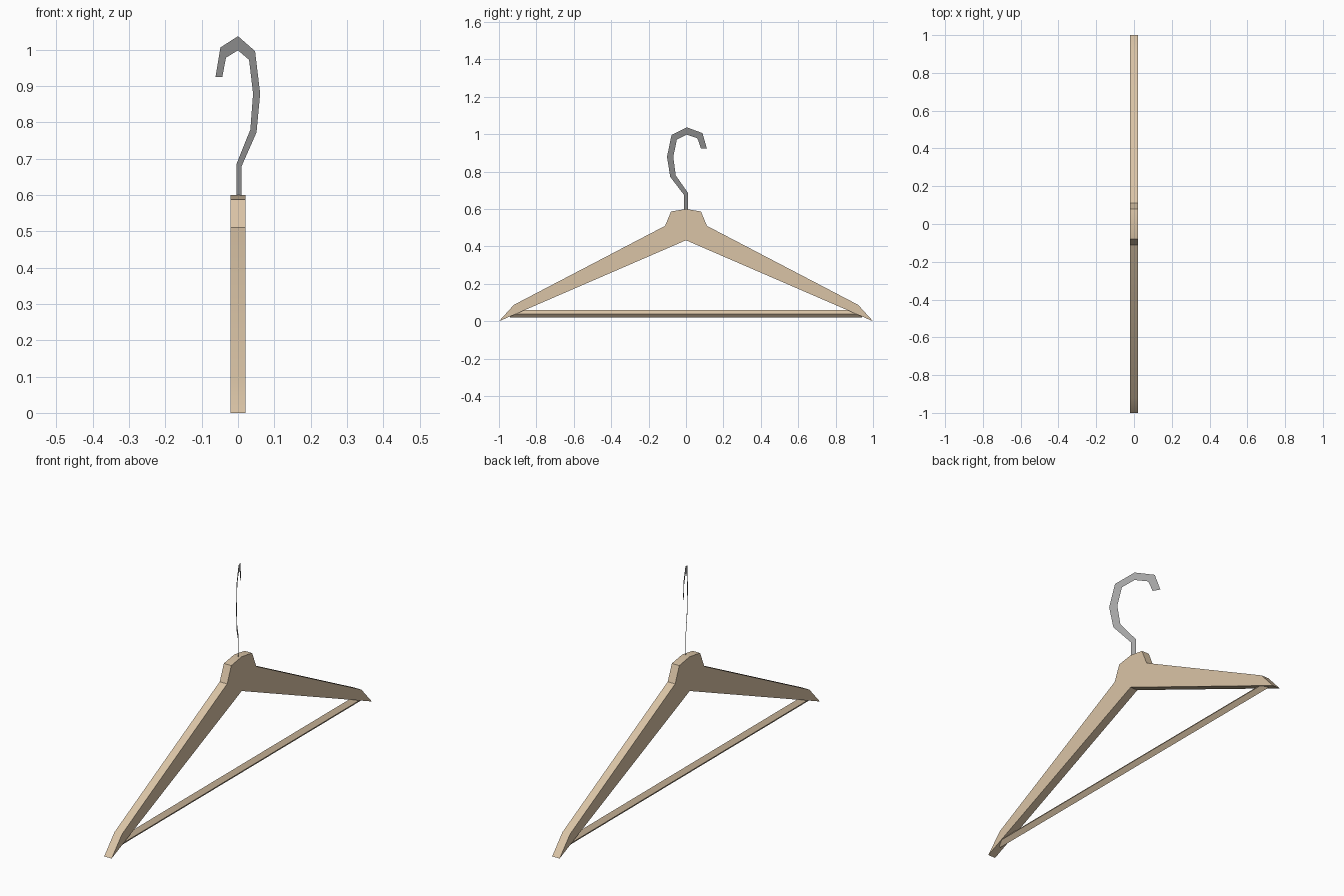
import bpy, bmesh, math
from mathutils import Vector

if "Cube" in bpy.data.objects:
    bpy.data.objects.remove(bpy.data.objects["Cube"])


def material(name, rgb):
    m = bpy.data.materials.new(name)
    m.diffuse_color = (*rgb, 1)
    m.use_nodes = True
    m.node_tree.nodes["Principled BSDF"].inputs["Base Color"].default_value = m.diffuse_color
    return m


wood = material("light wood", (0.70, 0.55, 0.38))
metal = material("grey metal", (0.37, 0.37, 0.37))


def make_object(name, bm, mat):
    mesh = bpy.data.meshes.new(name)
    bm.to_mesh(mesh)
    bm.free()
    mesh.materials.append(mat)
    ob = bpy.data.objects.new(name, mesh)
    bpy.context.collection.objects.link(ob)
    return ob


def prism(name, profile, axis, mat):
    """Extrude a closed list of 3D points along axis."""
    bm = bmesh.new()
    face = bm.faces.new([bm.verts.new(p) for p in profile])
    ext = bmesh.ops.extrude_face_region(bm, geom=[face], use_keep_orig=True)
    new = [v for v in ext["geom"] if isinstance(v, bmesh.types.BMVert)]
    bmesh.ops.translate(bm, verts=new, vec=Vector(axis))
    bmesh.ops.recalc_face_normals(bm, faces=bm.faces[:])
    return make_object(name, bm, mat)


# Shoulder body: half outline (y, z) mirrored about y = 0
half = [(0.08, 0.587), (0.112, 0.51), (0.92, 0.088), (1.0, 0.0)]
outline = [(0, 0.60)] + half + [(0, 0.433)] + [(-y, z) for y, z in reversed(half)]
body = prism("shoulder_body", [(-0.02, y, z) for y, z in outline], (0.04, 0, 0), wood)
bpy.context.view_layer.objects.active = body
body.select_set(True)
bpy.ops.object.shade_smooth_by_angle(angle=math.radians(30))

# Trouser bar: slim four-sided rod
r, zc = 0.02, 0.04
prism("trouser_bar",
      [(r * 0.9 * math.cos(a), -0.94, zc + r * math.sin(a))
       for a in (i * math.pi / 2 for i in range(4))],
      (0, 1.88, 0), wood)

# Hook: flat sheet strip in a vertical plane turned 30 degrees, (u, z) pairs
outer = [(0.018, 0.59), (0.018, 0.677), (0.102, 0.772), (0.122, 0.879), (0.094, 0.996),
         (0.0, 1.037), (-0.097, 1.006), (-0.124, 0.924)]
inner = [(-0.007, 0.59), (-0.007, 0.687), (0.068, 0.78), (0.083, 0.879), (0.061, 0.972),
         (0.0, 0.998), (-0.066, 0.978), (-0.087, 0.924)]
c, s = math.cos(math.radians(30)), math.sin(math.radians(30))
bm = bmesh.new()
rows = [[bm.verts.new((s * u, 0.004 - c * u, z)) for u, z in pts] for pts in (outer, inner)]
for i in range(len(outer) - 1):
    f = bm.faces.new((rows[0][i], rows[0][i + 1], rows[1][i + 1], rows[1][i]))
    f.normal_update()
    if f.normal.x < 0:
        f.normal_flip()
make_object("hook", bm, metal)
